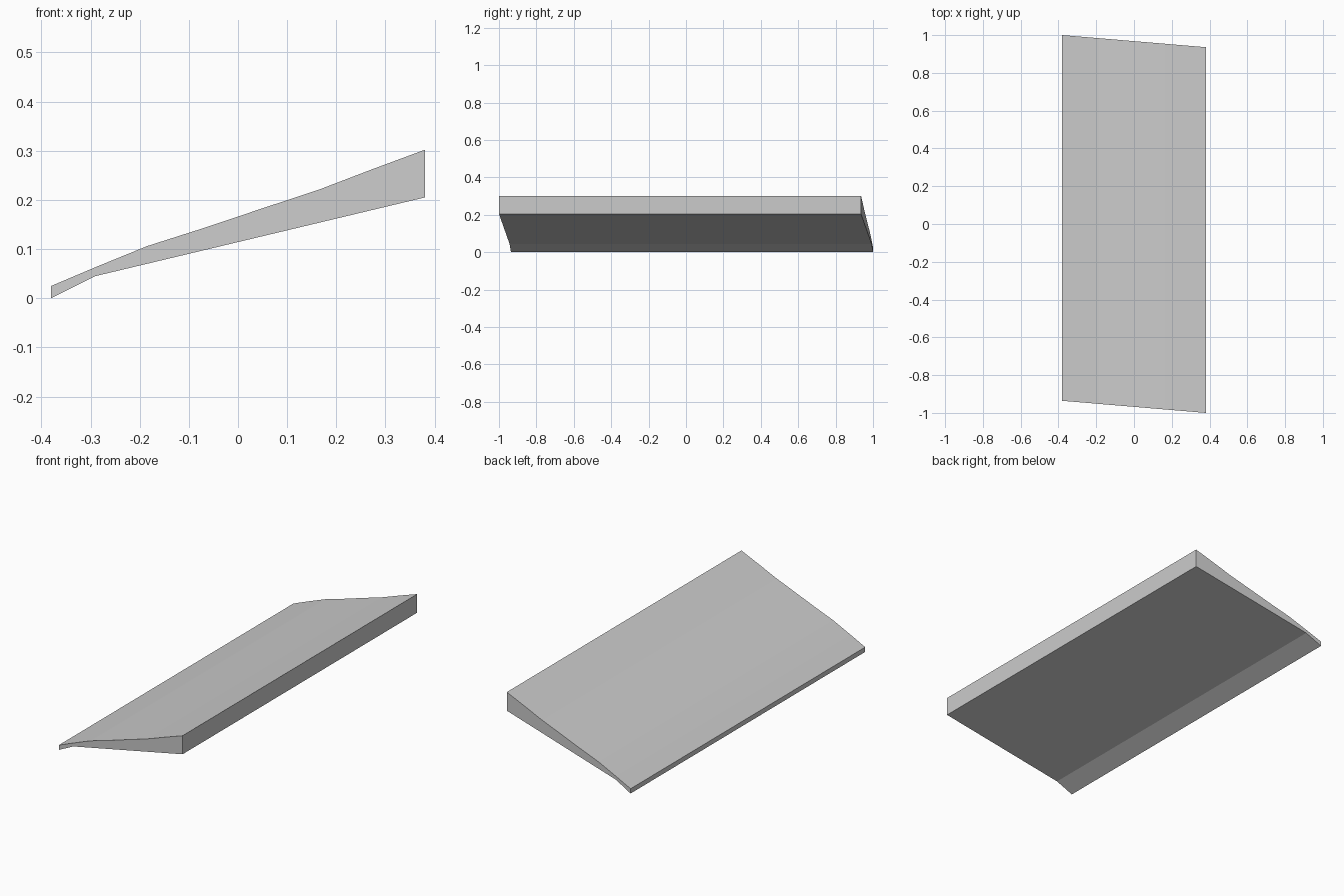
import bpy
import bmesh

if "Cube" in bpy.data.objects:
    bpy.data.objects.remove(bpy.data.objects["Cube"])

# Cross-section (x, z): underside first, then the faceted upper surface
PROFILE = [(-0.38, 0.0), (-0.29, 0.045), (0.38, 0.205), (0.38, 0.302),
           (0.272, 0.262), (0.165, 0.221), (0.05, 0.183), (-0.066, 0.144),
           (-0.185, 0.106), (-0.288, 0.064), (-0.38, 0.025)]
HALF_LENGTH = 0.968
SHEAR = 0.032 / 0.38  # ends are skewed in plan

# Sloping panel: profile swept along y between skewed ends
bm = bmesh.new()
verts = [bm.verts.new((x, -HALF_LENGTH - SHEAR * x, z)) for x, z in PROFILE]
face = bm.faces.new(verts)
result = bmesh.ops.extrude_face_region(bm, geom=[face], use_keep_orig=True)
moved = [v for v in result["geom"] if isinstance(v, bmesh.types.BMVert)]
bmesh.ops.translate(bm, verts=moved, vec=(0, 2 * HALF_LENGTH, 0))
bmesh.ops.recalc_face_normals(bm, faces=bm.faces[:])

mesh = bpy.data.meshes.new("sloping_panel")
bm.to_mesh(mesh)
bm.free()
panel = bpy.data.objects.new("sloping_panel", mesh)
bpy.context.collection.objects.link(panel)
